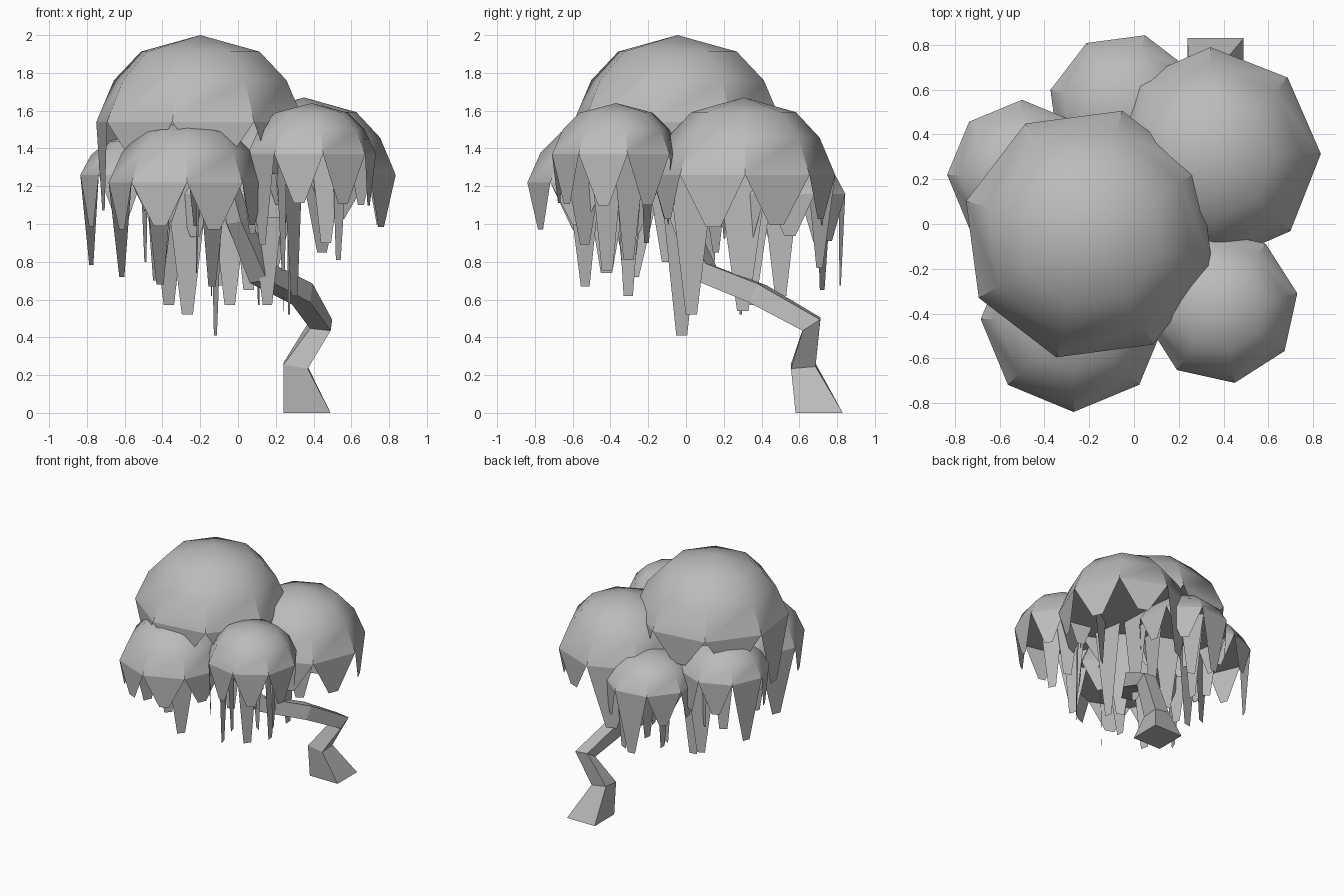
import bpy, bmesh, math, random
from mathutils import Vector

random.seed(4)
cube = bpy.data.objects.get("Cube")
if cube:
    bpy.data.objects.remove(cube)

grey = bpy.data.materials.new("plain_grey")
grey.use_nodes = True
grey.diffuse_color = (0.5, 0.5, 0.5, 1)
grey.node_tree.nodes["Principled BSDF"].inputs["Base Color"].default_value = (0.5, 0.5, 0.5, 1)

SIDES = 8
# Dome profile: fraction of radius, fraction of height
PROFILE = [(1, 0), (0.83, 0.48), (0.57, 0.81)]


def finish(name, bm, smooth):
    mesh = bpy.data.meshes.new(name)
    bm.to_mesh(mesh)
    bm.free()
    mesh.materials.append(grey)
    obj = bpy.data.objects.new(name, mesh)
    bpy.context.collection.objects.link(obj)
    if smooth:
        bpy.ops.object.select_all(action='DESELECT')
        obj.select_set(True)
        bpy.context.view_layer.objects.active = obj
        bpy.ops.object.shade_smooth_by_angle(angle=math.radians(35))


def ring(centre, radius, z, turn):
    return [Vector((centre[0] + radius * math.cos(turn + i * math.tau / SIDES),
                    centre[1] + radius * math.sin(turn + i * math.tau / SIDES), z))
            for i in range(SIDES)]


def hang(bm, a, b, centre, length, tip):
    """One tapering leaf strand below the edge a-b, leaning slightly inward."""
    mid = (a + b) / 2
    inward = Vector((centre[0] - mid.x, centre[1] - mid.y, 0)).normalized()
    foot = mid + inward * 0.01 - Vector((0, 0, length))
    half = (b - a).normalized() * tip / 2
    bm.faces.new([bm.verts.new(p) for p in (a, foot - half, foot + half, b)])


def canopy(name, centre, radius, rim, height, turn, long_sides, inner):
    turn = math.radians(turn)
    # Rounded cap with a flat underside
    bm = bmesh.new()
    rows = [[bm.verts.new(p) for p in ring(centre, radius * r, rim + height * h, turn)]
            for r, h in PROFILE]
    apex = bm.verts.new((*centre, rim + height))
    for i in range(SIDES):
        j = (i + 1) % SIDES
        for low, high in zip(rows, rows[1:]):
            bm.faces.new((low[i], low[j], high[j], high[i]))
        bm.faces.new((rows[-1][i], rows[-1][j], apex))
    bm.faces.new(rows[0][::-1])
    finish(name + "_cap", bm, True)

    # Outer fringe on the rim, a few strands much longer
    bm = bmesh.new()
    edge = ring(centre, radius, rim, turn)
    for i in range(SIDES):
        length = random.uniform(0.46, 0.52) if i in long_sides else random.uniform(0.22, 0.28)
        hang(bm, edge[i], edge[(i + 1) % SIDES], centre, length, radius * 0.17)

    # Long strands further in, facing outward: x, y and height of the tip
    for x, y, tip_z in inner:
        spot = Vector((x, y, rim))
        across = Vector((centre[1] - y, x - centre[0], 0)).normalized() * radius * 0.27
        hang(bm, spot - across, spot + across, centre, rim - tip_z, 0.06)
    finish(name + "_strands", bm, False)


canopy("top_canopy", (-0.2, -0.045), 0.57, 1.54, 0.46, 30, (3,),
       [(-0.11, -0.02, 0.41), (-0.27, 0.3, 0.52), (-0.37, 0.34, 0.57),
        (-0.04, 0.33, 0.57), (0.28, 0.03, 0.52), (-0.5, -0.1, 0.8)])
canopy("back_left_canopy", (0.35, 0.305), 0.485, 1.26, 0.41, 1, (2,),
       [(0.15, 0.02, 0.57), (0.23, 0.3, 0.54), (0.1, 0.34, 0.57), (0.45, 0.15, 0.85)])
canopy("front_left_canopy", (0.39, -0.37), 0.345, 1.37, 0.27, 10, (4,),
       [(0.47, -0.2, 0.9), (0.54, -0.3, 0.81), (0.29, -0.3, 0.62), (0.23, -0.42, 0.75)])
canopy("front_right_canopy", (-0.27, -0.425), 0.415, 1.22, 0.33, 0, (3,),
       [(-0.13, -0.54, 0.67), (-0.42, -0.3, 0.68), (-0.21, -0.42, 0.74)])
canopy("back_right_canopy", (-0.5, 0.22), 0.335, 1.26, 0.22, 0, (3,),
       [(-0.42, 0.12, 0.7), (-0.4, 0.35, 0.8)])
canopy("back_canopy", (-0.04, 0.51), 0.345, 1.16, 0.22, 30, (1,),
       [(0.06, 0.73, 0.65), (-0.15, 0.5, 0.62)])


def limb(name, path, widths):
    """Square tapering tube along a path, starting flat on the ground."""
    bm = bmesh.new()
    points = [Vector(p) for p in path]
    rows = []
    side = Vector((1, 0, 0))
    for i, (p, w) in enumerate(zip(points, widths)):
        along = (points[min(i + 1, len(points) - 1)] - points[max(i - 1, 0)]).normalized()
        if i == 0:
            along = Vector((0, 0, 1))
        side = (side - along * side.dot(along)).normalized()
        other = along.cross(side)
        rows.append([bm.verts.new(p + (side * s + other * t) * w / 2)
                     for s, t in ((-1, -1), (1, -1), (1, 1), (-1, 1))])
    for low, high in zip(rows, rows[1:]):
        for i in range(4):
            j = (i + 1) % 4
            bm.faces.new((low[i], low[j], high[j], high[i]))
    bm.faces.new(rows[0][::-1])
    bm.faces.new(rows[-1])
    finish(name, bm, False)


# Crooked trunk rising into the top canopy
limb("trunk", [(0.365, 0.705, 0), (0.305, 0.62, 0.25), (0.44, 0.665, 0.47),
               (0.34, 0.38, 0.63), (0.12, 0.1, 0.74), (0, -0.02, 1.02), (-0.15, -0.04, 1.6)],
     [0.25, 0.13, 0.11, 0.11, 0.11, 0.09, 0.05])
